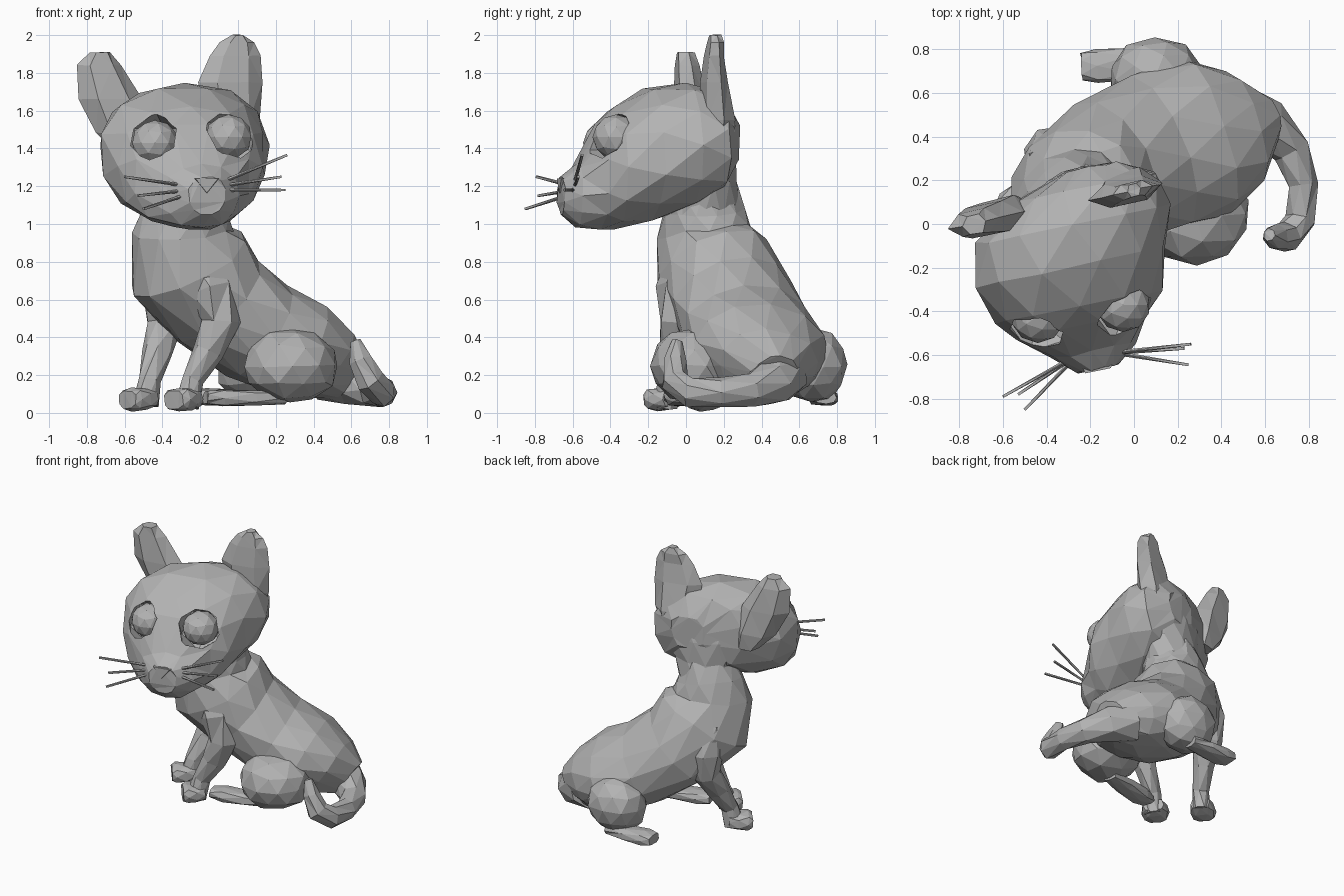
import bpy
import bmesh
import math
import random
from mathutils import Vector

random.seed(4)

cube = bpy.data.objects.get("Cube")
if cube:
    bpy.data.objects.remove(cube, do_unlink=True)

# One matt grey for the whole figure
GREY = (0.45, 0.45, 0.45, 1.0)
grey = bpy.data.materials.new("clay grey")
grey.use_nodes = True
grey.diffuse_color = GREY
shader = next(n for n in grey.node_tree.nodes if n.type == "BSDF_PRINCIPLED")
shader.inputs["Base Color"].default_value = GREY


def finish(name, bm, jitter=0.0):
    """Roughen slightly, triangulate and turn a bmesh into a flat-shaded object."""
    for v in bm.verts:
        v.co += Vector([random.uniform(-jitter, jitter) for _ in range(3)])
    bmesh.ops.recalc_face_normals(bm, faces=bm.faces)
    bmesh.ops.triangulate(bm, faces=bm.faces)
    mesh = bpy.data.meshes.new(name)
    bm.to_mesh(mesh)
    bm.free()
    mesh.materials.append(grey)
    obj = bpy.data.objects.new(name, mesh)
    bpy.context.collection.objects.link(obj)
    return obj


def loft(name, rings, sides=8, side=None, axis=None, jitter=0.0, power=1.0, twist=0.5):
    """Skin rings of (x, y, z, half_width, half_depth) along a path."""
    bm = bmesh.new()
    centres = [Vector(r[:3]) for r in rings]
    last = len(rings) - 1
    loops = []
    for i, (c, ring) in enumerate(zip(centres, rings)):
        along = Vector(axis) if axis else centres[min(i + 1, last)] - centres[max(i - 1, 0)]
        along.normalize()
        across = Vector(side) if side else along.cross(Vector((0, 0, 1)))
        across = (across - along * across.dot(along)).normalized()
        up = across.cross(along)
        loop = []
        for k in range(sides):
            t = 2 * math.pi * (k + twist * (i % 2)) / sides
            u, w = math.cos(t), math.sin(t)
            u = math.copysign(abs(u) ** power, u)
            w = math.copysign(abs(w) ** power, w)
            loop.append(bm.verts.new(c + across * u * ring[3] + up * w * ring[4]))
        loops.append(loop)
    for low, high in zip(loops, loops[1:]):
        for k in range(sides):
            n = (k + 1) % sides
            bm.faces.new((low[k], low[n], high[n], high[k]))
    bm.faces.new(loops[0])
    bm.faces.new(loops[-1])
    return finish(name, bm, jitter)


def ball(name, centre, size, detail=2, jitter=0.0):
    bm = bmesh.new()
    bmesh.ops.create_icosphere(bm, subdivisions=detail, radius=1)
    for v in bm.verts:
        v.co = Vector(centre) + v.co * Vector(size)
    return finish(name, bm, jitter)


LATERAL = (0.5, -0.85, 0)
HEAD_SIDE = (0.97, 0.22, 0)

# Torso from the neck to the rump
loft("torso", [
    (-0.25, 0.08, 1.2, 0.18, 0.18),
    (-0.27, 0.1, 1.08, 0.21, 0.23),
    (-0.29, 0.1, 0.96, 0.24, 0.27),
    (-0.26, 0.14, 0.79, 0.31, 0.34),
    (-0.12, 0.24, 0.6, 0.34, 0.3),
    (0.1, 0.33, 0.43, 0.37, 0.28),
    (0.33, 0.4, 0.33, 0.38, 0.26),
    (0.49, 0.44, 0.26, 0.28, 0.2),
    (0.6, 0.47, 0.19, 0.13, 0.13),
], sides=12, side=LATERAL, jitter=0.01)

# Nape joining the skull to the shoulders
loft("nape", [
    (-0.2, 0.13, 1.52, 0.25, 0.1),
    (-0.21, 0.12, 1.38, 0.29, 0.14),
    (-0.23, 0.1, 1.22, 0.22, 0.17),
    (-0.26, 0.1, 1.0, 0.19, 0.2),
], sides=10, side=HEAD_SIDE, axis=(0, 0, -1), jitter=0.006)

# Head, from the back of the skull to the muzzle
head = loft("head", [
    (-0.2, 0.26, 1.45, 0.13, 0.12),
    (-0.22, 0.17, 1.43, 0.33, 0.27),
    (-0.28, 0.0, 1.41, 0.45, 0.33),
    (-0.29, -0.2, 1.37, 0.45, 0.36),
    (-0.25, -0.38, 1.3, 0.39, 0.33),
    (-0.24, -0.47, 1.25, 0.32, 0.28),
    (-0.19, -0.58, 1.15, 0.2, 0.17),
    (-0.165, -0.66, 1.15, 0.1, 0.1),
], sides=12, axis=(0.2, -0.98, 0), power=0.88, jitter=0.008)

# Eyes set into cut sockets
FACING = Vector((0.15, -0.98, 0.1))
for label, spot in (("right", (-0.44, -0.42, 1.43)), ("left", (-0.05, -0.37, 1.46))):
    cutter = ball("socket_cutter", Vector(spot) + FACING * 0.03, (0.16, 0.16, 0.16), 1)
    cutter.hide_render = True
    cut = head.modifiers.new("socket", "BOOLEAN")
    cut.operation = "DIFFERENCE"
    cut.solver = "EXACT"
    cut.object = cutter
    bpy.context.view_layer.objects.active = head
    bpy.ops.object.modifier_apply(modifier=cut.name)
    bpy.data.objects.remove(cutter, do_unlink=True)
    ball(label + "_eye", spot, (0.125, 0.125, 0.12))

# Three-cornered nose pad
loft("nose", [
    (-0.165, -0.6, 1.21, 0.07, 0.1),
    (-0.165, -0.672, 1.215, 0.05, 0.07),
], sides=3, side=(0, 0, -1), axis=(0.2, -0.98, 0), twist=0)

# Broad flat ears with blunt tips
ears = {
    "left": [
        (-0.03, 0.17, 1.36, 0.08, 0.08),
        (-0.03, 0.17, 1.55, 0.15, 0.09),
        (-0.04, 0.145, 1.75, 0.175, 0.065),
        (-0.015, 0.15, 1.89, 0.135, 0.045),
        (-0.005, 0.155, 1.96, 0.095, 0.04),
        (0.0, 0.155, 2.0, 0.03, 0.03),
    ],
    "right": [
        (-0.55, 0.05, 1.36, 0.08, 0.08),
        (-0.61, 0.04, 1.48, 0.15, 0.09),
        (-0.675, 0.02, 1.66, 0.17, 0.08),
        (-0.735, 0.005, 1.84, 0.12, 0.065),
        (-0.73, 0.0, 1.91, 0.055, 0.05),
    ],
}
for label, rings in ears.items():
    loft(label + "_ear", rings, sides=6, side=HEAD_SIDE, axis=(0, 0, 1), twist=0, jitter=0.004)

# Whiskers
whiskers = {
    "left": ((-0.09, -0.59, 1.2), [(0.26, -0.55, 1.365), (0.23, -0.57, 1.25), (0.25, -0.645, 1.18)]),
    "right": ((-0.26, -0.6, 1.18), [(-0.6, -0.79, 1.25), (-0.53, -0.78, 1.15), (-0.5, -0.85, 1.08)]),
}
for label, (root, tips) in whiskers.items():
    for i, tip in enumerate(tips):
        start = Vector(root) + Vector((0, 0, 0.02 * (1 - i)))
        loft(label + "_whisker", [(*start, 0.01, 0.01), (*tip, 0.009, 0.009)], sides=4)

# Front legs, widening into the shoulders
loft("left_front_leg", [
    (-0.2, 0.0, 0.82, 0.1, 0.12),
    (-0.15, -0.03, 0.65, 0.13, 0.13),
    (-0.09, -0.04, 0.48, 0.1, 0.11),
    (-0.16, -0.06, 0.32, 0.075, 0.085),
    (-0.24, -0.09, 0.17, 0.055, 0.06),
    (-0.27, -0.11, 0.04, 0.065, 0.07),
], sides=7, side=LATERAL, jitter=0.006)
loft("right_front_leg", [
    (-0.38, 0.27, 0.82, 0.1, 0.12),
    (-0.38, 0.32, 0.62, 0.13, 0.13),
    (-0.39, 0.31, 0.46, 0.1, 0.1),
    (-0.43, 0.23, 0.32, 0.07, 0.08),
    (-0.47, 0.15, 0.17, 0.055, 0.06),
    (-0.49, 0.13, 0.04, 0.065, 0.07),
], sides=7, side=LATERAL, jitter=0.006)


def foot(name, heel, toe, width, height):
    """A flat-soled foot that swells at the toes."""
    heel, toe = Vector(heel), Vector(toe)
    profile = ((0, 0.75), (0.4, 0.95), (0.8, 1), (1, 0.8))
    loft(name, [(*heel.lerp(toe, t), width * s, height * s) for t, s in profile],
         sides=8, power=0.7, jitter=0.004)


foot("left_front_paw", (-0.23, -0.07, 0.075), (-0.34, -0.17, 0.07), 0.095, 0.062)
foot("right_front_paw", (-0.46, 0.15, 0.075), (-0.585, 0.05, 0.07), 0.09, 0.062)
foot("left_hind_foot", (0.25, 0.04, 0.08), (-0.17, -0.06, 0.08), 0.075, 0.045)
foot("right_hind_foot", (0.12, 0.74, 0.08), (-0.24, 0.72, 0.085), 0.08, 0.045)

# Folded hind legs
ball("left_haunch", (0.28, 0.04, 0.25), (0.25, 0.23, 0.2), jitter=0.01)
ball("right_haunch", (0.1, 0.67, 0.25), (0.22, 0.19, 0.2), jitter=0.01)

# Tail curling forward with a raised tip
loft("tail", [
    (0.46, 0.5, 0.22, 0.16, 0.16),
    (0.61, 0.45, 0.16, 0.12, 0.12),
    (0.72, 0.34, 0.12, 0.09, 0.09),
    (0.775, 0.18, 0.11, 0.07, 0.08),
    (0.765, 0.02, 0.11, 0.07, 0.08),
    (0.7, -0.06, 0.17, 0.07, 0.08),
    (0.65, -0.06, 0.28, 0.06, 0.06),
    (0.62, -0.05, 0.38, 0.03, 0.03),
], sides=7, jitter=0.004)
